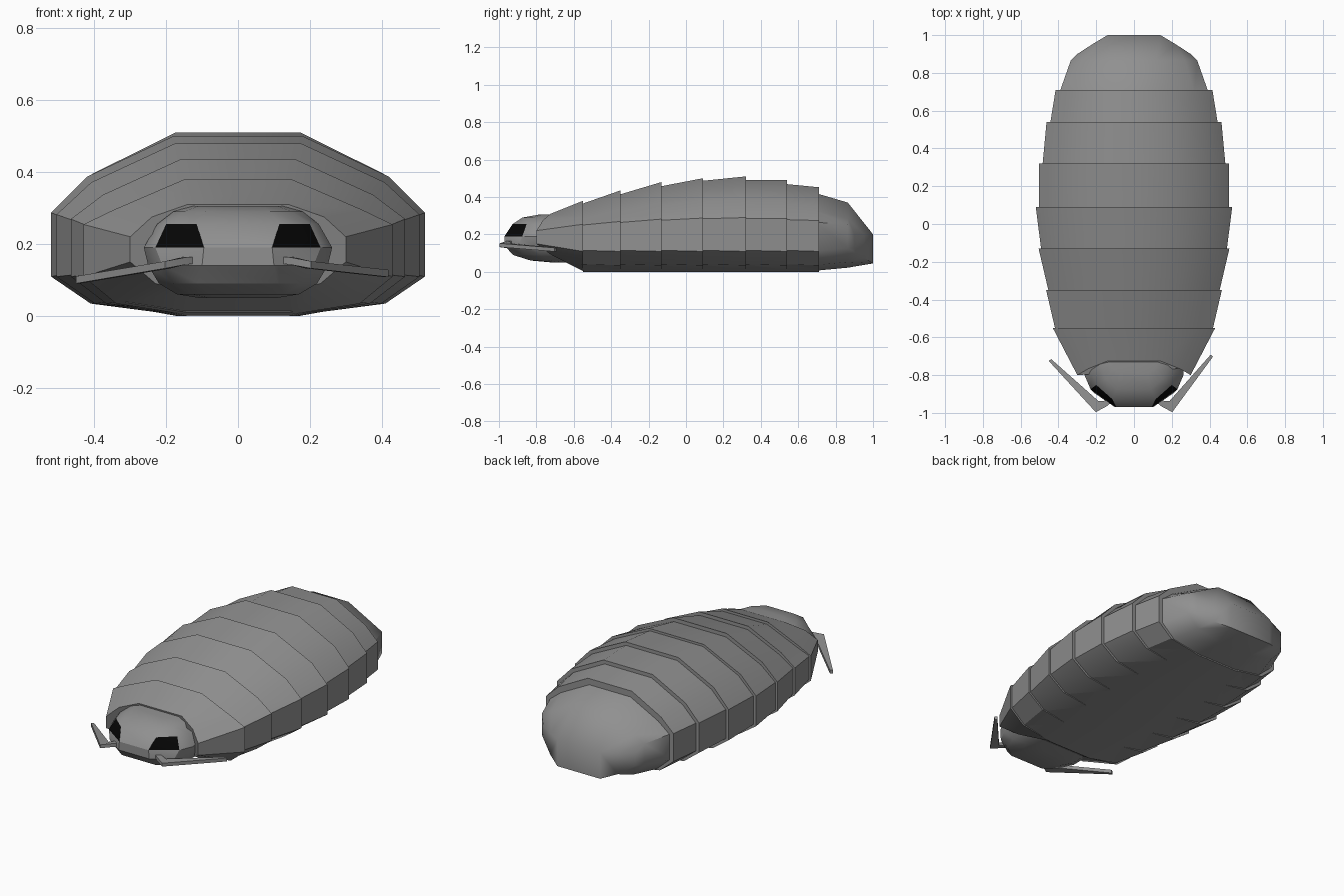
import bpy, bmesh, math

if "Cube" in bpy.data.objects:
    bpy.data.objects.remove(bpy.data.objects["Cube"])


def colour(name, v):
    m = bpy.data.materials.new(name)
    m.diffuse_color = (v, v, v, 1)
    m.use_nodes = True
    m.node_tree.nodes["Principled BSDF"].inputs["Base Color"].default_value = m.diffuse_color
    return m


shell = colour("shell_grey", 0.28)
black = colour("eye_black", 0.002)


def loft(name, rings, dark=None, cap=None, angle=30):
    """Skin closed rings and cap them; dark(ring, index) marks eye faces."""
    bm = bmesh.new()
    vs = [[bm.verts.new(p) for p in r] for r in rings]
    n = len(rings[0])
    for i in range(len(vs) - 1):
        for j in range(n):
            k = (j + 1) % n
            f = bm.faces.new((vs[i][j], vs[i][k], vs[i + 1][k], vs[i + 1][j]))
            if dark and dark(i, j):
                f.material_index = 1
    bm.faces.new(vs[0])
    for idx in cap or [range(n)]:
        bm.faces.new([vs[-1][q] for q in idx])
    bmesh.ops.recalc_face_normals(bm, faces=bm.faces[:])
    me = bpy.data.meshes.new(name)
    bm.to_mesh(me)
    bm.free()
    me.materials.append(shell)
    if dark:
        me.materials.append(black)
    ob = bpy.data.objects.new(name, me)
    bpy.context.collection.objects.link(ob)
    bpy.ops.object.select_all(action='DESELECT')
    ob.select_set(True)
    bpy.context.view_layer.objects.active = ob
    bpy.ops.object.shade_smooth_by_angle(angle=math.radians(angle))
    return ob


def mirror(half):
    return half + [(-x, y, z) for x, y, z in reversed(half)]


def ring(y, w, h, lift=0.004):
    """Twelve-sided shell section of half width w and height h."""
    s, t = w / 0.52, h / 0.51
    return mirror([(0.18 * s, y, h), (0.42 * s, y, 0.395 * t),
                   (w, y, 0.15 + 0.14 * t), (w, y, 0.105 + lift),
                   (0.41 * s, y, 0.03 + lift), (0.18 * s, y, lift)])


# neck plate with scooped front edge
neck_front = mirror([(0.14, -0.725, 0.31), (0.24, -0.765, 0.275),
                     (0.30, -0.80, 0.22), (0.30, -0.80, 0.15),
                     (0.23, -0.72, 0.09), (0.14, -0.66, 0.07)])
loft("neck_plate", [neck_front, ring(-0.55, 0.43, 0.38)])

# overlapping back plates: front y, width, height, rear y, width, height
plates = [(-0.55, 0.415, 0.36, -0.35, 0.465, 0.435),
          (-0.35, 0.45, 0.41, -0.13, 0.505, 0.48),
          (-0.13, 0.49, 0.455, 0.09, 0.52, 0.50),
          (0.09, 0.502, 0.485, 0.32, 0.502, 0.51),
          (0.32, 0.485, 0.49, 0.54, 0.463, 0.49),
          (0.54, 0.445, 0.47, 0.71, 0.415, 0.452)]
for i, (y0, w0, h0, y1, w1, h1) in enumerate(plates):
    loft(f"back_plate_{i + 1}",
         [ring(y0 - 0.015, w0, h0, 0.010), ring(y1, w1, h1)])

# smooth belly, its rims sunk into the plates
belly = []
for y, w in [(-0.55, 0.43)] + [(p[3], p[4]) for p in plates]:
    s = w * 0.96 / 0.52
    belly.append(mirror([(0.38 * s, y, 0.07), (0.40 * s, y, 0.038), (0.18 * s, y, 0.0)]))
loft("belly", belly)

# tail plate with rounded end
tail_end = mirror([(0.14, 1.0, 0.20), (0.22, 0.952, 0.20), (0.30, 0.90, 0.20),
                   (0.30, 0.90, 0.125), (0.22, 0.952, 0.075), (0.14, 1.0, 0.045)])
loft("tail_plate", [ring(0.695, 0.395, 0.42, 0.006),
                    ring(0.865, 0.335, 0.37, 0.022), tail_end],
     cap=[(0, 5, 6, 11), (0, 1, 4, 5), (1, 2, 3, 4), (11, 10, 7, 6), (10, 9, 8, 7)],
     angle=52)

# head, stacked levels: z, then x and y of front, cheek and side corners
levels = [(0.05, 0.05, -0.72, 0.08, -0.70, 0.11, -0.66),
          (0.06, 0.08, -0.83, 0.13, -0.80, 0.17, -0.73),
          (0.09, 0.11, -0.925, 0.18, -0.87, 0.22, -0.78),
          (0.14, 0.10, -0.97, 0.21, -0.895, 0.25, -0.82),
          (0.19, 0.095, -0.97, 0.23, -0.875, 0.262, -0.80),
          (0.255, 0.115, -0.927, 0.20, -0.852, 0.225, -0.78),
          (0.29, 0.09, -0.875, 0.15, -0.82, 0.18, -0.75),
          (0.305, 0.07, -0.79, 0.11, -0.77, 0.13, -0.72)]
loft("head", [mirror([(w, -0.62, z), (w, wy, z), (m, my, z), (f, fy, z)])
              for z, f, fy, m, my, w, wy in levels],
     dark=lambda i, j: i == 4 and j in (2, 4))


# bent, tapering antennae
def antenna(name, side, tx, ty, tz):
    path = [(0.12, -0.93, 0.155, 0.012, 0.5, 0.85),
            (0.15, -0.95, 0.153, 0.016, 0.4, 0.9),
            (0.195, -0.967, 0.142, 0.03, -0.25, 0.97),
            (tx, ty, tz, 0.008, -0.8, 0.6)]
    rings = []
    for x, y, z, r, dx, dy in path:
        rings.append([(side * (x + a * r * dx), y + a * r * dy, z + b * 0.010)
                      for a, b in ((-1, -1), (1, -1), (1, 1), (-1, 1))])
    loft(name, rings)


antenna("antenna_right", 1, 0.412, -0.697, 0.118)
antenna("antenna_left", -1, 0.445, -0.72, 0.1)
